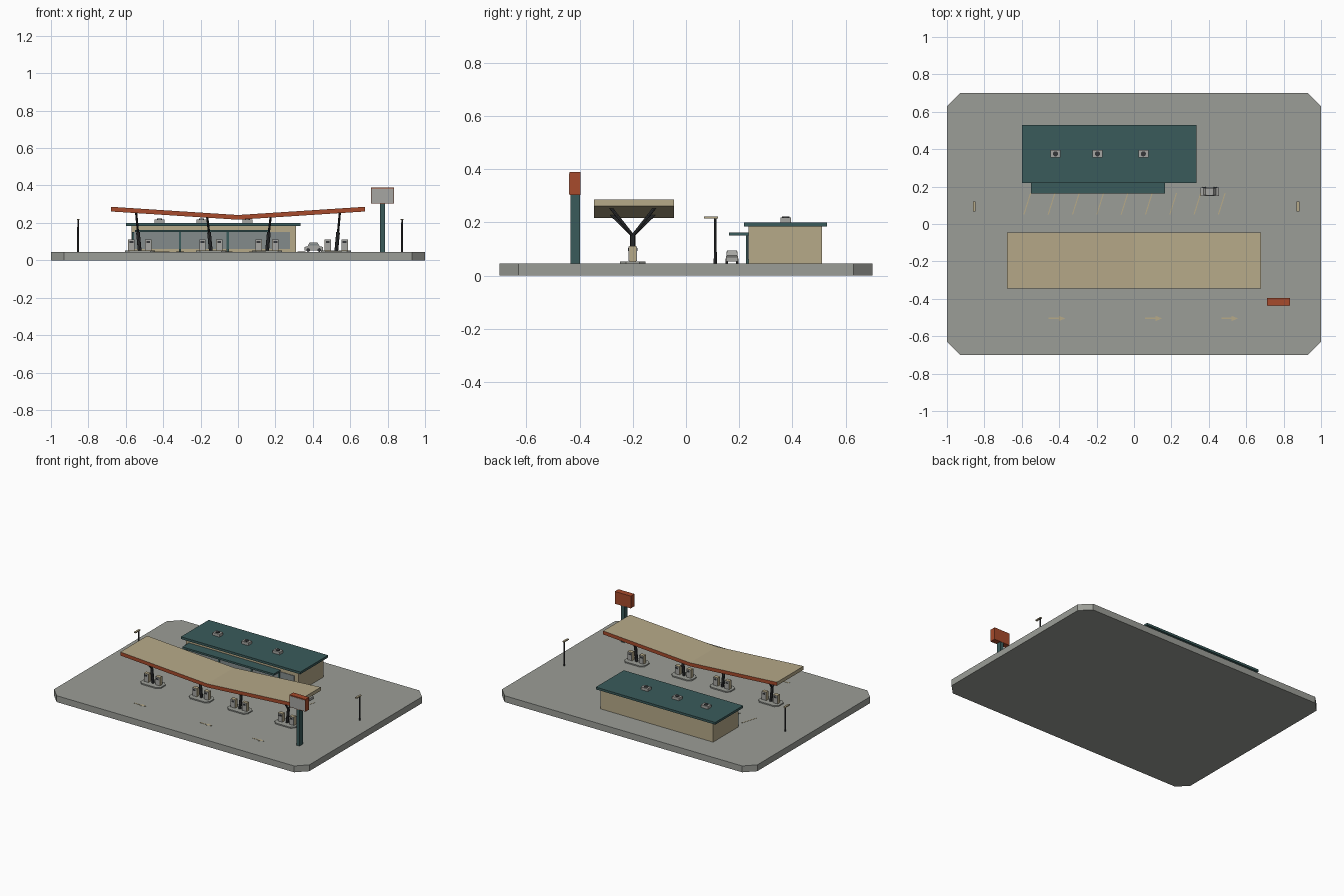
import bpy, bmesh
from mathutils import Vector

if "Cube" in bpy.data.objects:
    bpy.data.objects.remove(bpy.data.objects["Cube"])


def material(name, rgb):
    m = bpy.data.materials.new(name)
    m.use_nodes = True
    m.diffuse_color = (*rgb, 1)
    m.node_tree.nodes["Principled BSDF"].inputs["Base Color"].default_value = (*rgb, 1)
    return m


CONCRETE = material("concrete grey", (0.33, 0.34, 0.31))
CREAM = material("cream", (0.47, 0.40, 0.25))
TEAL = material("teal", (0.042, 0.105, 0.105))
ORANGE = material("burnt orange", (0.39, 0.07, 0.025))
DARK = material("charcoal", (0.035, 0.037, 0.04))
GLASS = material("window glass", (0.23, 0.26, 0.26))
METAL = material("light metal", (0.38, 0.38, 0.36))


def finish(name, bm, *mats):
    bmesh.ops.recalc_face_normals(bm, faces=bm.faces)
    me = bpy.data.meshes.new(name)
    bm.to_mesh(me)
    bm.free()
    for m in mats:
        me.materials.append(m)
    ob = bpy.data.objects.new(name, me)
    bpy.context.collection.objects.link(ob)
    return ob


def prism(name, points, depth, *mats):
    """Extrude a closed outline along a vector."""
    bm = bmesh.new()
    face = bm.faces.new([bm.verts.new(p) for p in points])
    new = bmesh.ops.extrude_face_region(bm, geom=[face])["geom"]
    verts = [v for v in new if isinstance(v, bmesh.types.BMVert)]
    bmesh.ops.translate(bm, vec=depth, verts=verts)
    return finish(name, bm, *mats)


def box(name, x0, x1, y0, y1, z0, z1, *mats):
    outline = [(x0, y0, z0), (x1, y0, z0), (x1, y1, z0), (x0, y1, z0)]
    return prism(name, outline, (0, 0, z1 - z0), *mats)


def slab(name, cx, cy, hx, hy, cut, z0, z1, mat):
    """Box with its four upright corners cut off."""
    pts = []
    for sx, sy in ((1, 1), (-1, 1), (-1, -1), (1, -1)):
        pair = [(cx + sx * hx, cy + sy * (hy - cut), z0), (cx + sx * (hx - cut), cy + sy * hy, z0)]
        pts += pair if sx == sy else pair[::-1]
    return prism(name, pts, (0, 0, z1 - z0), mat)


def beam(name, a, b, r, mat, sides=8, r2=None):
    """Round bar between two points."""
    a, b = Vector(a), Vector(b)
    bm = bmesh.new()
    bmesh.ops.create_cone(bm, cap_ends=True, segments=sides, radius1=r,
                          radius2=r if r2 is None else r2, depth=(b - a).length)
    turn = (b - a).to_track_quat('Z', 'Y').to_matrix().to_4x4()
    bm.transform(turn)
    bmesh.ops.translate(bm, vec=(a + b) / 2, verts=bm.verts)
    return finish(name, bm, mat)


G = 0.045  # ground level

# Forecourt
slab("forecourt_base", 0, 0, 1, 0.7, 0.07, 0, G, CONCRETE)

# Shallow V canopy: cream slab, orange long edges
profile = [(-0.68, 0.261), (0, 0.217), (0.68, 0.261), (0.68, 0.286), (0, 0.242), (-0.68, 0.286)]
canopy = prism("canopy", [(x, -0.345, z) for x, z in profile], (0, 0.3, 0), CREAM, ORANGE)
for f in canopy.data.polygons:
    f.material_index = int(abs(f.normal.y) > 0.9)

# Pump islands with leaning forked columns
for x in (-0.525, -0.145, 0.155, 0.525):
    lean = 0.02 if x > 0 else -0.02
    slab("pump_island", x, -0.2, 0.08, 0.047, 0.022, G, 0.053, CONCRETE)
    fork = (x + lean / 2, -0.2, 0.15)
    beam("column_stem", (x, -0.2, G), fork, 0.01, DARK)
    under = 0.217 + 0.0647 * abs(x + lean)
    for s in (-1, 1):
        beam("column_branch", fork, (x + lean, -0.2 + s * 0.085, under + 0.006), 0.006, DARK)
        px = x + s * 0.045
        box("pump_body", px - 0.017, px + 0.017, -0.213, -0.187, 0.053, 0.112, CREAM)
        for side in (-1, 1):
            y = -0.2 + side * 0.0145
            box("pump_panel", px - 0.016, px + 0.016, y - 0.0015, y + 0.0015, 0.055, 0.11, METAL)
            box("pump_screen", px - 0.01, px + 0.01, y + side * 0.0015, y + side * 0.003,
                0.092, 0.103, DARK)

# Shop
box("shop_walls", -0.57, 0.31, 0.235, 0.511, G, 0.185, CREAM)
box("shop_roof", -0.6, 0.335, 0.218, 0.53, 0.184, 0.2, TEAL)
box("shop_window", -0.555, 0.277, 0.231, 0.236, 0.06, 0.152, GLASS)
box("shop_awning", -0.55, 0.167, 0.162, 0.235, 0.15, 0.163, TEAL)
for x in (-0.562, -0.31, -0.055, 0.16):
    box("window_post", x - 0.006, x + 0.006, 0.226, 0.236, G, 0.152, TEAL)

# Rooftop units with fans
for x in (-0.42, -0.195, 0.05):
    box("roof_unit", x - 0.027, x + 0.027, 0.355, 0.395, 0.2, 0.219, METAL)
    beam("roof_fan", (x, 0.375, 0.219), (x, 0.375, 0.223), 0.014, DARK, 12)

# Roadside sign
box("sign_pole", 0.76, 0.786, -0.433, -0.398, G, 0.305, TEAL)
box("sign_box", 0.71, 0.835, -0.437, -0.396, 0.303, 0.39, ORANGE)
box("sign_face", 0.713, 0.832, -0.439, -0.436, 0.306, 0.383, METAL)

# Lamp posts
for x in (-0.855, 0.877):
    beam("lamp_post", (x, 0.11, G), (x, 0.11, 0.217), 0.006, DARK, 8, 0.004)
    box("lamp_head", x - 0.007, x + 0.007, 0.068, 0.12, 0.215, 0.222, CREAM)

# Parked car
side = [(0.355, 0.053), (0.455, 0.053), (0.455, 0.07), (0.44, 0.075), (0.37, 0.075), (0.355, 0.071)]
cabin = [(0.372, 0.075), (0.438, 0.075), (0.425, 0.094), (0.382, 0.094)]
prism("car_body", [(x, 0.15, z) for x, z in side], (0, 0.046, 0), METAL)
prism("car_cabin", [(x, 0.154, z) for x, z in cabin], (0, 0.038, 0), METAL)
glass = [(0.405 + (x - 0.405) * 0.8, 0.0845 + (z - 0.0845) * 0.65) for x, z in cabin]
prism("car_windows", [(x, 0.153, z) for x, z in glass], (0, 0.04, 0), GLASS)
for x in (0.375, 0.435):
    for y in (0.149, 0.188):
        beam("car_wheel", (x, y, 0.055), (x, y + 0.009, 0.055), 0.01, DARK, 12)

# Painted bay lines
for i in range(9):
    x = -0.592 + i * 0.13
    line = [(x, 0.05, G), (x + 0.006, 0.05, G), (x + 0.042, 0.165, G), (x + 0.036, 0.165, G)]
    prism("bay_line", line, (0, 0, 0.0015), CREAM)

# Painted lane arrows
arrow = [(-0.045, -0.004), (0.01, -0.004), (0.01, -0.014), (0.045, 0),
         (0.01, 0.014), (0.01, 0.004), (-0.045, 0.004)]
for cx in (-0.412, 0.105, 0.512):
    prism("lane_arrow", [(cx + x, -0.505 + y, G) for x, y in arrow], (0, 0, 0.0015), CREAM)
